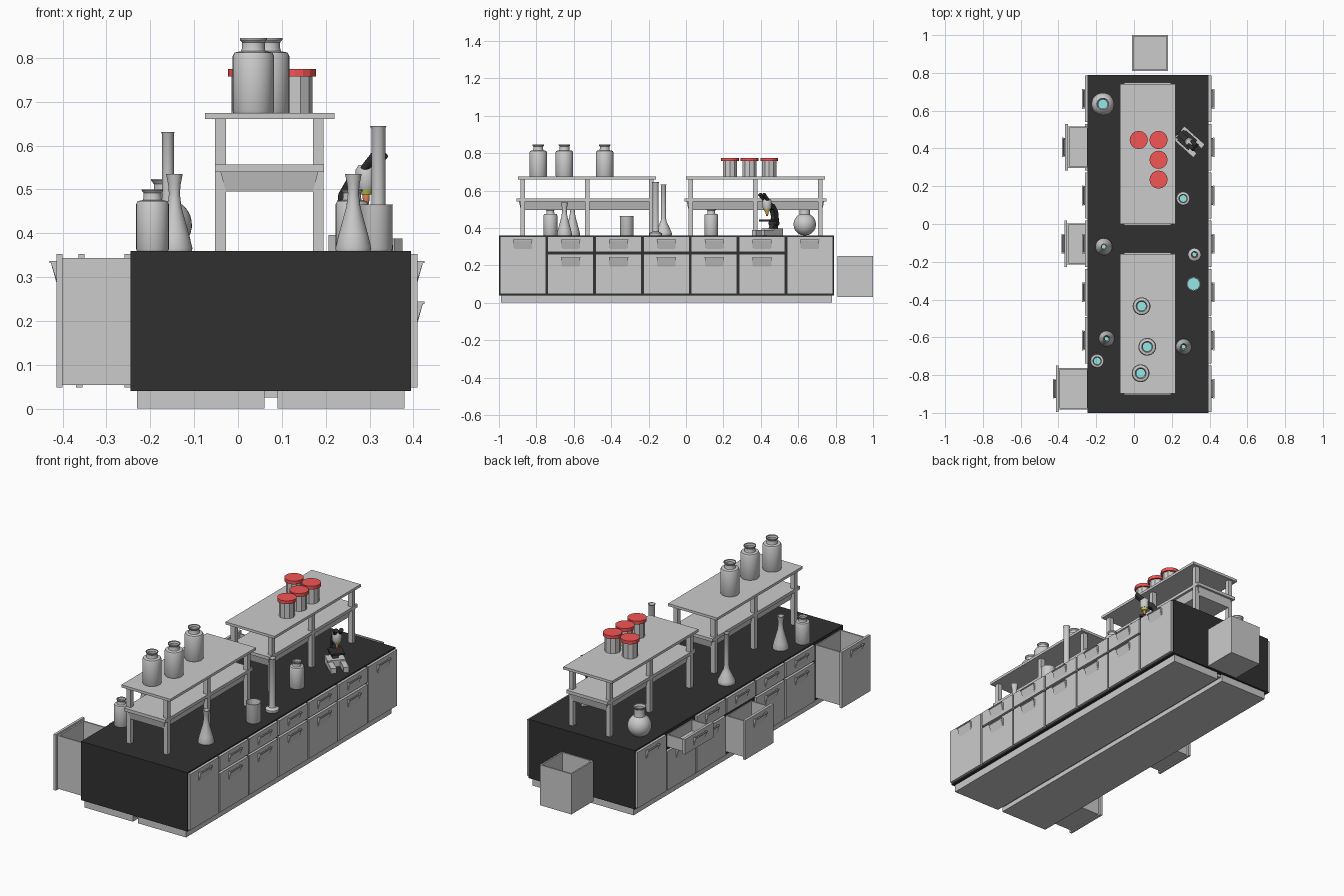
import bpy, bmesh, math
from mathutils import Matrix, Vector

if "Cube" in bpy.data.objects:
    bpy.data.objects.remove(bpy.data.objects["Cube"])


def mat(name, c):
    m = bpy.data.materials.new(name)
    m.diffuse_color = (*c, 1)
    m.use_nodes = True
    m.node_tree.nodes["Principled BSDF"].inputs["Base Color"].default_value = m.diffuse_color
    return m


BLACK = mat("black", (0.03, 0.03, 0.03))
RED = mat("red", (0.9, 0.09, 0.09))
TEAL = mat("teal", (0.3, 0.8, 0.8))
YELLOW = mat("yellow", (0.6, 0.65, 0.1))
ORANGE = mat("orange", (0.8, 0.25, 0.08))


def finish(name, bm, m=None, smooth=False):
    bmesh.ops.recalc_face_normals(bm, faces=bm.faces)
    me = bpy.data.meshes.new(name)
    bm.to_mesh(me)
    bm.free()
    ob = bpy.data.objects.new(name, me)
    bpy.context.collection.objects.link(ob)
    if m:
        me.materials.append(m)
    if smooth:
        bpy.ops.object.select_all(action='DESELECT')
        ob.select_set(True)
        bpy.context.view_layer.objects.active = ob
        bpy.ops.object.shade_smooth_by_angle(angle=math.radians(35))
    return ob


def add_box(bm, x0, x1, y0, y1, z0, z1):
    M = Matrix.Translation(((x0 + x1) / 2, (y0 + y1) / 2, (z0 + z1) / 2)) @ \
        Matrix.Diagonal((abs(x1 - x0), abs(y1 - y0), z1 - z0, 1))
    return bmesh.ops.create_cube(bm, size=1, matrix=M)["verts"]


def boxes(name, dims, m=None):
    bm = bmesh.new()
    for d in dims:
        add_box(bm, *d)
    return finish(name, bm, m)


def prism(bm, prof, y0, y1):
    # extrude an xz profile along y
    a = [bm.verts.new((x, y0, z)) for x, z in prof]
    f = bm.faces.new(a)
    r = bmesh.ops.extrude_face_region(bm, geom=[f])
    bmesh.ops.translate(bm, verts=[v for v in r["geom"] if isinstance(v, bmesh.types.BMVert)], vec=(0, y1 - y0, 0))


def lathe(name, prof, loc, m=None, seg=32, smooth=True):
    bm = bmesh.new()
    vs = [bm.verts.new((r, 0, z)) for r, z in prof]
    es = [bm.edges.new(p) for p in zip(vs, vs[1:])]
    bmesh.ops.spin(bm, geom=vs + es, axis=(0, 0, 1), cent=(0, 0, 0), angle=math.tau, steps=seg)
    bmesh.ops.remove_doubles(bm, verts=bm.verts, dist=1e-5)
    ob = finish(name, bm, m, smooth)
    ob.location = loc
    return ob


def vessel(name, prof, loc, level, t=0.003):
    # thin glass wall, open at the top, with liquid up to the given level
    inner = [(r - t, max(z, t)) for r, z in prof]
    lathe(name, [(0, 0)] + prof + inner[::-1] + [(0, t)], loc)
    liq = [(0, t + .001)]
    for (r, z), (r2, z2) in zip(inner, inner[1:]):
        liq.append((r - .001, max(z, t + .001)))
        if z2 >= level:
            liq.append((r + (r2 - r) * (level - z) / (z2 - z) - .001, level))
            break
    lathe(name + "_liquid", liq + [(0, level)], loc, TEAL)


def open_box(name, x0, x1, y0, y1, z0, z1, t=.008):
    boxes(name, [(x0, x1, y0, y1, z0, z0 + t), (x0, x0 + t, y0, y1, z0, z1), (x1 - t, x1, y0, y1, z0, z1),
                 (x0, x1, y0, y0 + t, z0, z1), (x0, x1, y1 - t, y1, z0, z1)])


# bench body and plinths
XL, XR, TOP = -.245, .395, .36
boxes("bench_body", [(XL, XR, -1, .79, .04, TOP)], BLACK)
boxes("plinth", [(-.23, .06, -.99, .78, 0, .04), (.09, .38, -.99, .78, 0, .04), (.06, .09, -.98, .77, .025, .04)])


# drawer and door fronts with scoop handles, pulled out where open
def front(name, side, y0, y1, z0, z1, pull=0):
    x = XR if side > 0 else XL
    x += side * pull
    bm = bmesh.new()
    add_box(bm, x, x + side * .014, y0, y1, z0, z1)
    yc, xs, zt = (y0 + y1) / 2, x + side * .014, z1 - .016
    prism(bm, [(xs, zt - .05), (xs + side * .014, zt), (xs + side * .010, zt), (xs, zt - .04)], yc - .045, yc + .045)
    for s in (-1, 1):
        ye = yc + s * .047
        prism(bm, [(xs, zt - .045), (xs + side * .014, zt), (xs, zt)], ye - .003, ye + .003)
    add_box(bm, xs + side * .009, xs + side * .016, yc - .052, yc + .052, zt - .005, zt)
    finish(name, bm)
    if pull:
        open_box(name + "_tray", x, XL + .004, y0 + .014, y1 - .014, z0 + .006, z1 - .01)


PITCH = 1.79 / 7
PULL = {(0, 'full'): .155, (3, 'low'): .11, (5, 'top'): .105}
for side in (1, -1):
    for i in range(7):
        y0, y1 = -1 + i * PITCH + .005, -1 + (i + 1) * PITCH - .005
        parts = {'full': (.048, .353)} if i in (0, 6) else {'low': (.048, .26), 'top': (.271, .353)}
        for kind, (z0, z1) in parts.items():
            front(f"{kind}_front_{'right' if side > 0 else 'left'}_{i}", side, y0, y1, z0, z1,
                  PULL.get((i, kind), 0) if side < 0 else 0)

# waste bin
open_box("waste_bin", -.01, .18, .81, 1.0, .03, .25)

# two shelf units
for n, (y0, y1) in enumerate([(-.897, -.16), (0, .742)]):
    bm = bmesh.new()
    add_box(bm, -.075, .22, y0, y1, .66, .674)
    for y in (y0 + .025, (y0 + y1) / 2, y1 - .025):
        for x in (-.04, .183):
            add_box(bm, x - .0125, x + .0125, y - .0125, y + .0125, TOP, .662)
    add_box(bm, -.053, .196, y0 - .008, y1 + .008, .54, .557)
    v = add_box(bm, -.04, .183, y0 + .004, y1 - .004, .495, .54)
    for w in v:
        if w.co.z < .5:
            w.co.x += .012 if w.co.x < .07 else -.012
            w.co.y += .01 if w.co.y < (y0 + y1) / 2 else -.01
    finish(f"shelf_unit_{n}", bm)

# big jars on the shelf, small jars on the bench
BIG = [(.045, 0), (.047, .004), (.047, .13), (.043, .138), (.028, .141), (.026, .148), (.026, .161), (.031, .167), (.031, .171)]
SMALL = [(r * .79, z * .82) for r, z in BIG]
for i, p in enumerate([(.04, -.435), (.07, -.65), (.035, -.79)]):
    vessel(f"shelf_jar_{i}", BIG, (*p, .674), .08)
for i, p in enumerate([(-.195, -.725), (.26, .135)]):
    vessel(f"bench_jar_{i}", SMALL, (*p, TOP), .06)

# canisters with red lids
for i, p in enumerate([(.025, .445), (.13, .445), (.13, .34), (.13, .235)]):
    lathe(f"canister_{i}", [(0, 0), (.04, 0), (.04, .086), (0, .086)], (*p, .674), None, 10, False)
    lathe(f"canister_lid_{i}", [(0, 0), (.048, 0), (.048, .018), (0, .018)], (*p, .757), RED, 16, False)

# conical flasks
CONE = [(.04, 0), (.041, .006), (.034, .035), (.016, .1), (.0125, .13), (.014, .15), (.019, .175)]
for i, p in enumerate([(-.145, -.607), (.263, -.65)]):
    vessel(f"conical_flask_{i}", CONE, (*p, TOP), .05)

# long neck flask, measuring cylinder, round flask, beaker
vessel("long_neck_flask", [(.043, 0), (.045, .006), (.043, .018), (.025, .055), (.016, .075), (.0135, .09),
                           (.0135, .267), (.016, .271)], (-.16, -.12, TOP), .04)
vessel("measuring_cylinder", [(.034, 0), (.034, .012), (.018, .02), (.016, .03), (.016, .279), (.019, .285)],
       (.32, -.162, TOP), .15)
ball = [(.06 * math.sin(a), .059 - .06 * math.cos(a)) for a in [.3 + k * .2345 for k in range(11)]]
vessel("round_flask", ball + [(.027, .122), (.027, .152), (.033, .16), (.033, .164)], (-.165, .635, TOP), .06)
vessel("beaker", [(.035, 0), (.037, .004), (.037, .1), (.038, .105)], (.315, -.317, TOP), .06)

# microscope, built facing +x then turned towards the front right
base = boxes("microscope_base", [(-.06, .08, .018, .046, 0, .028), (-.06, .08, -.046, -.018, 0, .028),
                                 (-.065, .005, -.046, .046, 0, .036)])
bm = bmesh.new()
prism(bm, [(-.06, .03), (-.015, .03), (-.03, .06), (-.038, .1), (-.028, .135), (.005, .155), (.005, .178),
           (-.035, .165), (-.062, .13), (-.068, .085)], -.015, .015)
add_box(bm, -.045, .035, -.035, .035, .075, .084)
for s in (-1, 1):
    M = Matrix.Translation((-.045, s * .022, .065)) @ Matrix.Rotation(math.pi / 2, 4, 'X')
    bmesh.ops.create_cone(bm, cap_ends=True, segments=16, radius1=.012, radius2=.012, depth=.014, matrix=M)
arm = finish("microscope_arm", bm, BLACK)
head = lathe("microscope_head", [(0, .14), (.02, .14), (.024, .15), (.024, .185), (.018, .195), (0, .195)], (0, 0, 0))
bm = bmesh.new()
for s in (-1, 1):
    M = Matrix.Translation((.03, s * .013, .2)) @ Matrix.Rotation(.85, 4, 'Y')
    bmesh.ops.create_cone(bm, cap_ends=True, segments=16, radius1=.009, radius2=.011, depth=.06, matrix=M)
eyes = finish("microscope_eyepieces", bm, BLACK, True)
ring = lathe("objective_turret", [(0, .128), (.013, .128), (.018, .14), (0, .14)], (0, 0, 0), YELLOW)
lens = lathe("objective_lens", [(0, .105), (.005, .105), (.008, .118), (.008, .129), (0, .129)], (0, 0, 0), ORANGE, 16)
T = Matrix.Translation((.285, .44, TOP)) @ Matrix.Rotation(math.radians(-42), 4, 'Z')
for o in (base, arm, eyes):
    o.matrix_world = T
for o in (head, ring, lens):
    o.matrix_world = T @ Matrix.Translation((.01, 0, 0))
